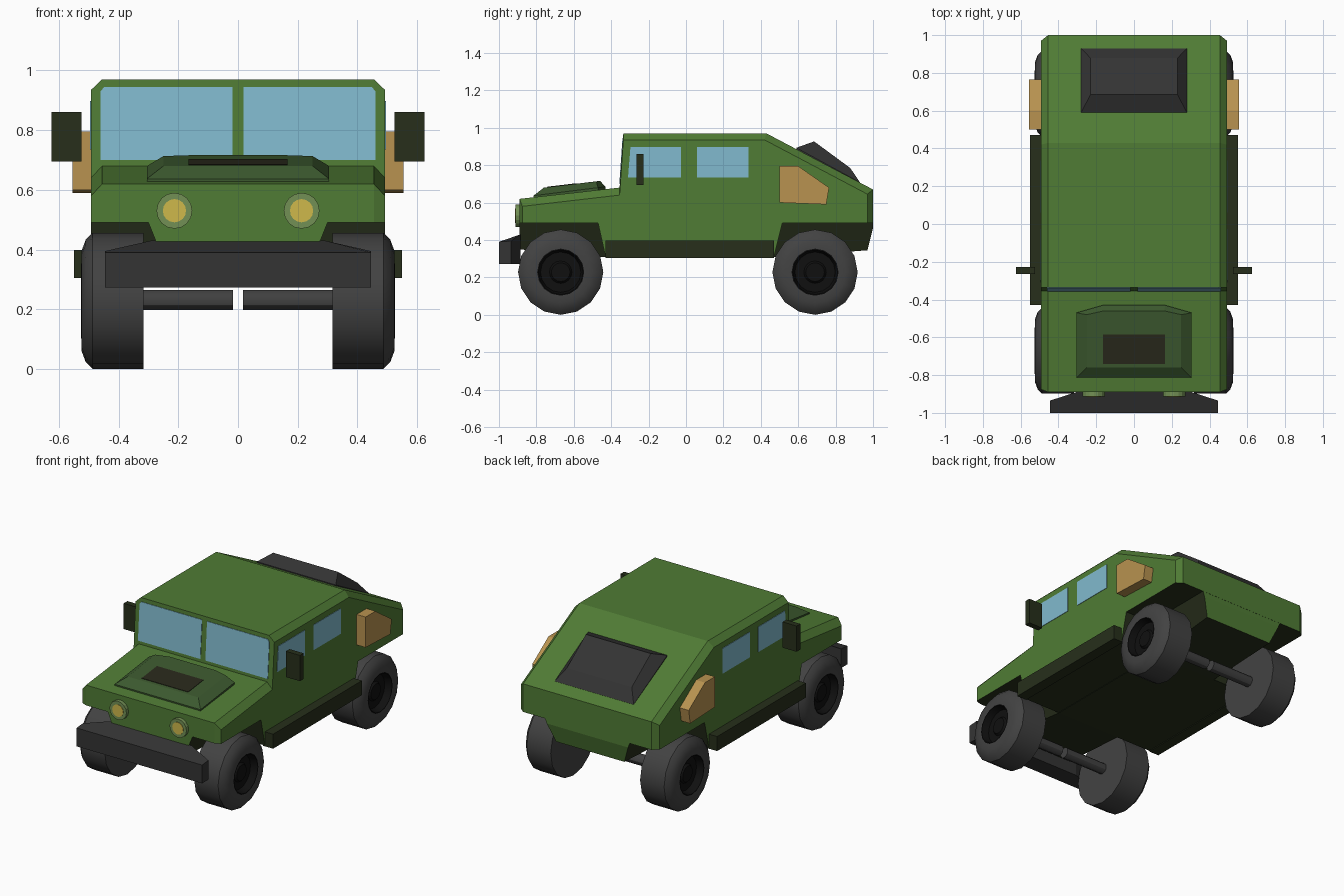
import bpy, bmesh, math


def mat(name, r, g, b):
    m = bpy.data.materials.new(name)
    m.diffuse_color = (r, g, b, 1)
    return m


GREEN = mat("green_paint", 0.08, 0.2, 0.035)
DARK = mat("dark_olive", 0.02, 0.028, 0.011)
SCOOP = mat("dull_green", 0.045, 0.1, 0.028)
VENT = mat("vent_brown", 0.022, 0.022, 0.011)
RIM = mat("light_rim_green", 0.17, 0.28, 0.09)
YELLOW = mat("lamp_yellow", 0.62, 0.48, 0.07)
GLASS = mat("glass_blue", 0.22, 0.49, 0.62)
TAN = mat("tan", 0.48, 0.29, 0.08)
RUBBER = mat("rubber", 0.055, 0.055, 0.055)
CHAR = mat("charcoal", 0.034, 0.034, 0.034)
BLACK = mat("black", 0.005, 0.005, 0.005)


def loft(name, rings, *mats, second=None, closed=False):
    """Skin equal-length rings of points; faces passing `second` get the second material."""
    bm = bmesh.new()
    rows = [[bm.verts.new(p) for p in ring] for ring in rings]
    n = len(rows[0])
    pairs = list(zip(rows, rows[1:])) + ([(rows[-1], rows[0])] if closed else [])
    for a, b in pairs:
        for i in range(n - 1 if closed else n):
            j = (i + 1) % n
            bm.faces.new((a[i], a[j], b[j], b[i]))
    if not closed:
        bm.faces.new(rows[0])
        bm.faces.new(rows[-1])
    bmesh.ops.remove_doubles(bm, verts=bm.verts, dist=1e-5)
    bmesh.ops.recalc_face_normals(bm, faces=bm.faces)
    if second:
        for f in bm.faces:
            f.material_index = int(second(f))
    me = bpy.data.meshes.new(name)
    bm.to_mesh(me)
    bm.free()
    for m in mats:
        me.materials.append(m)
    ob = bpy.data.objects.new(name, me)
    bpy.context.collection.objects.link(ob)
    return ob


def side_prism(name, yz, x0, x1, *mats):
    return loft(name, [[(x, y, z) for y, z in yz] for x in (x0, x1)], *mats)


def box(name, x0, x1, y0, y1, z0, z1, *mats):
    return side_prism(name, [(y0, z0), (y1, z0), (y1, z1), (y0, z1)], x0, x1, *mats)


def lathe_x(name, profile, s, y, z, m, seg=16):
    """Turn an (x, radius) profile about an axle along x."""
    rings = []
    for i in range(seg):
        a = 2 * math.pi * i / seg
        rings.append([(s * x, y + r * math.cos(a), z + r * math.sin(a)) for x, r in profile])
    ob = loft(name, rings, m, closed=True)
    bpy.ops.object.select_all(action='DESELECT')
    bpy.context.view_layer.objects.active = ob
    ob.select_set(True)
    bpy.ops.object.shade_smooth_by_angle(angle=math.radians(30))
    return ob


def cyl_y(name, x, z, r, y0, y1, m, seg=16):
    ang = [2 * math.pi * i / seg for i in range(seg)]
    return loft(name, [[(x + r * math.cos(a), y, z + r * math.sin(a)) for a in ang]
                       for y in (y0, y1)], m)


# Body shell: centre profile plus a smaller outer profile gives chamfered edges
arch = [(0.515, 0.49), (0.47, 0.31), (-0.43, 0.31), (-0.47, 0.49)]
inner = [(-0.89, 0.49), (-0.89, 0.62), (-0.355, 0.68), (-0.335, 0.97),
         (0.43, 0.97), (1.0, 0.67), (1.0, 0.49)] + arch
outer = [(-0.875, 0.49), (-0.875, 0.58), (-0.355, 0.64), (-0.335, 0.935),
         (0.42, 0.935), (0.97, 0.645), (0.97, 0.49)] + arch
loft("body_shell", [[(x, y, z) for y, z in p] for x, p in
                    ((-0.492, outer), (-0.455, inner), (0.455, inner), (0.492, outer))],
     GREEN, DARK, second=lambda f: all(v.co.z < 0.5 for v in f.verts))

# Narrow hull between the wheels, green on its front and back ends
hull = [(-0.89, 0.49), (-0.89, 0.35), (-0.43, 0.308), (0.47, 0.308),
        (0.97, 0.345), (0.999, 0.46), (0.999, 0.49)]
loft("lower_hull", [[(s * (0.3 - (0.49 - z) * 0.4), y, z) for y, z in hull] for s in (-1, 1)],
     DARK, GREEN, second=lambda f: abs(f.normal.y) > 0.7)

# Front bumper
plan = [(-0.445, -1, 0.39), (0.445, -1, 0.39), (0.445, -0.935, 0.395),
        (0.29, -0.885, 0.43), (-0.29, -0.885, 0.43), (-0.445, -0.935, 0.395)]
loft("front_bumper", [[(x, y, 0.272) for x, y, z in plan], plan], CHAR)

# Hood scoop and its vent
loft("hood_scoop", [
    [(-0.305, -0.815, 0.62), (0.305, -0.815, 0.62), (0.305, -0.47, 0.66),
     (0.165, -0.43, 0.665), (-0.165, -0.43, 0.665), (-0.305, -0.47, 0.66)],
    [(-0.305, -0.815, 0.637), (0.305, -0.815, 0.637), (0.305, -0.47, 0.68),
     (0.165, -0.43, 0.685), (-0.165, -0.43, 0.685), (-0.305, -0.47, 0.68)],
    [(-0.25, -0.76, 0.68), (0.25, -0.76, 0.68), (0.25, -0.48, 0.713),
     (0.16, -0.46, 0.716), (-0.16, -0.46, 0.716), (-0.25, -0.48, 0.713)]], SCOOP)
side_prism("hood_vent", [(-0.74, 0.675), (-0.74, 0.685), (-0.585, 0.7035), (-0.585, 0.69)],
           -0.165, 0.165, VENT)

# Sloped box on the rear deck
loft("rear_deck_box", [
    [(-0.28, 0.59, 0.87), (0.28, 0.59, 0.87), (0.28, 0.93, 0.69), (-0.28, 0.93, 0.69)],
    [(-0.28, 0.59, 0.893), (0.28, 0.59, 0.893), (0.28, 0.93, 0.708), (-0.28, 0.93, 0.708)],
    [(-0.23, 0.685, 0.927), (0.23, 0.685, 0.927), (0.23, 0.878, 0.785), (-0.23, 0.878, 0.785)]],
    CHAR)

for s, tag in ((-1, "left"), (1, "right")):
    # Windscreen pane, lying on the leaning front of the cabin
    pane = [(0.018, 0.70), (0.46, 0.70), (0.46, 0.93), (0.448, 0.945), (0.018, 0.945)]
    loft("windscreen_" + tag, [[(s * x, -0.355 + (z - 0.68) * 0.069 + d, z) for x, z in pane]
                               for d in (-0.003, 0.006)], GLASS)

    # Side windows
    side_prism("front_window_" + tag, [(-0.31, 0.735), (-0.027, 0.735), (-0.027, 0.897),
                                       (-0.297, 0.897)], s * 0.485, s * 0.495, GLASS)
    box("rear_window_" + tag, s * 0.485, s * 0.495, 0.06, 0.335, 0.735, 0.897, GLASS)

    # Side storage box, running board and mirror
    side_prism("side_box_" + tag, [(0.5, 0.795), (0.6, 0.795), (0.765, 0.68),
                                   (0.75, 0.59), (0.5, 0.6)], s * 0.485, s * 0.555, TAN)
    box("running_board_" + tag, s * 0.48, s * 0.55, -0.43, 0.47, 0.305, 0.398, DARK)
    box("mirror_" + tag, s * 0.525, s * 0.625, -0.265, -0.228, 0.695, 0.86, DARK)

    # Headlight
    cyl_y("headlight_rim_" + tag, s * 0.213, 0.53, 0.06, -0.912, -0.88, RIM)
    cyl_y("headlight_lens_" + tag, s * 0.213, 0.53, 0.039, -0.915, -0.9, YELLOW)

    # Wheels with sunken hubs, and half axles
    for y, end in ((-0.67, "front"), (0.69, "rear")):
        name = end + "_" + tag
        lathe_x("tyre_" + name, [(0.317, 0), (0.317, 0.228), (0.487, 0.228), (0.51, 0.205),
                                 (0.525, 0.165), (0.525, 0.125), (0.47, 0.115), (0.47, 0)],
                s, y, 0.228, RUBBER)
        lathe_x("hub_" + name, [(0.465, 0), (0.465, 0.12), (0.525, 0.126), (0.526, 0.12),
                                (0.482, 0.108), (0.482, 0.06), (0.495, 0.05), (0.495, 0)],
                s, y, 0.228, BLACK)
        lathe_x("axle_" + name, [(0.017, 0), (0.017, 0.034), (0.33, 0.034), (0.33, 0)],
                s, y, 0.231, RUBBER, 12)
